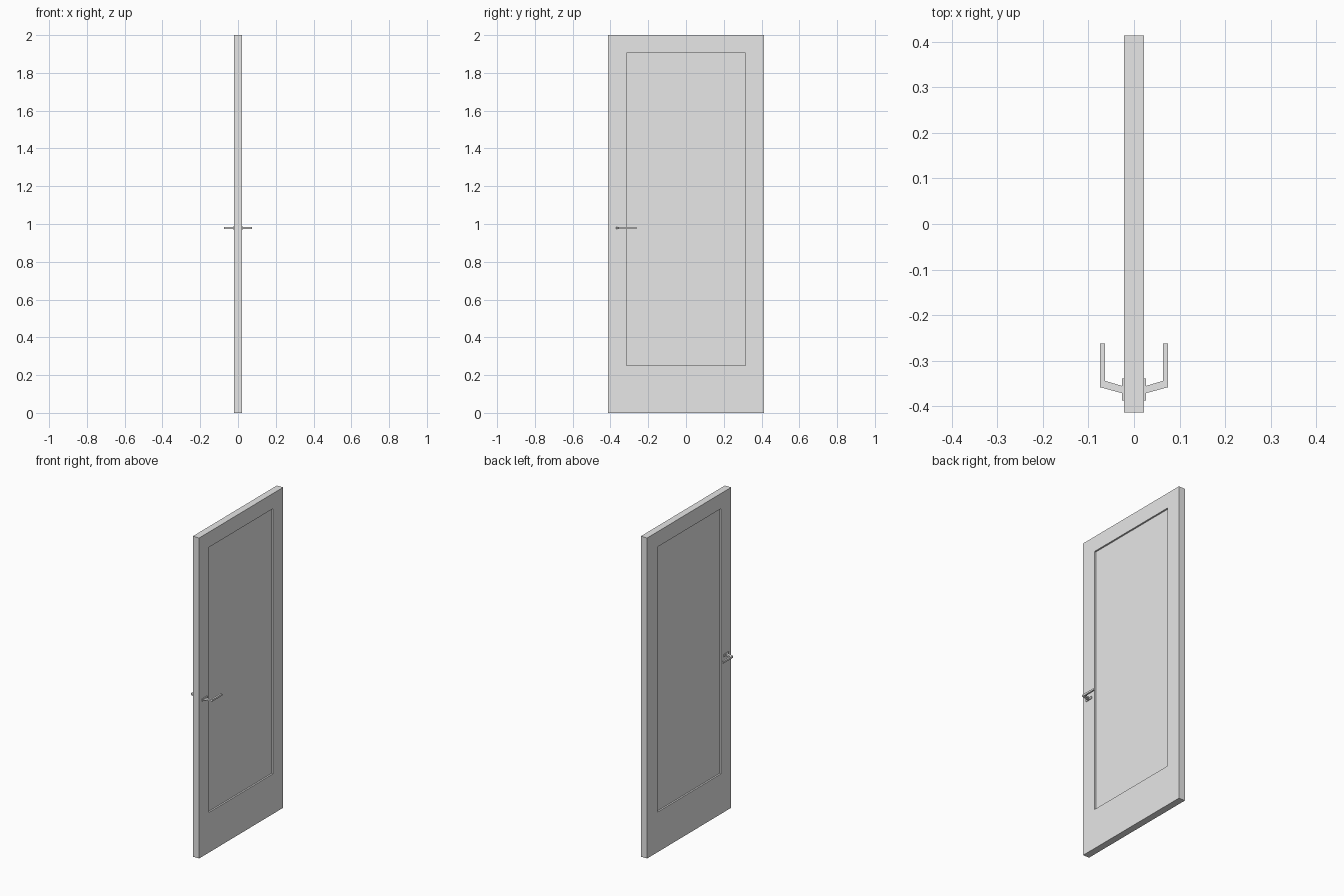
import bpy
import bmesh

cube = bpy.data.objects.get("Cube")
if cube:
    bpy.data.objects.remove(cube, do_unlink=True)

# One plain grey for every part
grey = bpy.data.materials.new("light_grey")
grey.use_nodes = True
colour = (0.8, 0.8, 0.8, 1)
grey.diffuse_color = colour
grey.node_tree.nodes["Principled BSDF"].inputs["Base Color"].default_value = colour


def make_object(name, bm):
    bmesh.ops.recalc_face_normals(bm, faces=bm.faces)
    mesh = bpy.data.meshes.new(name)
    bm.to_mesh(mesh)
    bm.free()
    mesh.materials.append(grey)
    obj = bpy.data.objects.new(name, mesh)
    bpy.context.collection.objects.link(obj)
    return obj


def add_prism(bm, outline, z0, z1):
    """Extrude a flat outline in x, y from z0 up to z1."""
    base = bm.faces.new([bm.verts.new((x, y, z0)) for x, y in outline])
    top = bmesh.ops.extrude_face_region(bm, geom=[base])["geom"]
    verts = [g for g in top if isinstance(g, bmesh.types.BMVert)]
    bmesh.ops.translate(bm, verts=verts, vec=(0, 0, z1 - z0))


def rectangle(x0, x1, y0, y1):
    return [(x0, y0), (x1, y0), (x1, y1), (x0, y1)]


# Door leaf with a recessed panel on each broad side
HALF = 0.0215
RECESS = 0.01
bm = bmesh.new()
add_prism(bm, rectangle(-HALF, HALF, -0.414, 0.414), 0, 2)
bmesh.ops.recalc_face_normals(bm, faces=bm.faces)
for face in [f for f in bm.faces if abs(f.normal.x) > 0.9]:
    side = 1 if face.normal.x > 0 else -1
    # frame: inset the face, then place its corners on the panel outline
    bmesh.ops.inset_region(bm, faces=[face], thickness=0.1)
    for v in face.verts:
        v.co.y = 0.314 if v.co.y > 0 else -0.316
        v.co.z = 1.905 if v.co.z > 1 else 0.25
    # recess: push the panel straight in
    panel = bmesh.ops.extrude_discrete_faces(bm, faces=[face])["faces"][0]
    bmesh.ops.translate(bm, verts=panel.verts, vec=(-side * RECESS, 0, 0))
make_object("door_leaf", bm)

# Handles: a small base plate and a bent lever, mirrored to the other side
plate = rectangle(HALF - 0.002, 0.0265, -0.387, -0.339)
lever = [(0.024, -0.372), (0.075, -0.358), (0.075, -0.262),
         (0.064, -0.262), (0.064, -0.344), (0.024, -0.356)]
for side, label in ((1, "left"), (-1, "right")):
    for part, outline, z0, z1 in (("handle_plate", plate, 0.971, 0.986),
                                  ("handle_lever", lever, 0.973, 0.984)):
        bm = bmesh.new()
        add_prism(bm, [(side * x, y) for x, y in outline], z0, z1)
        make_object(f"{label}_{part}", bm)
